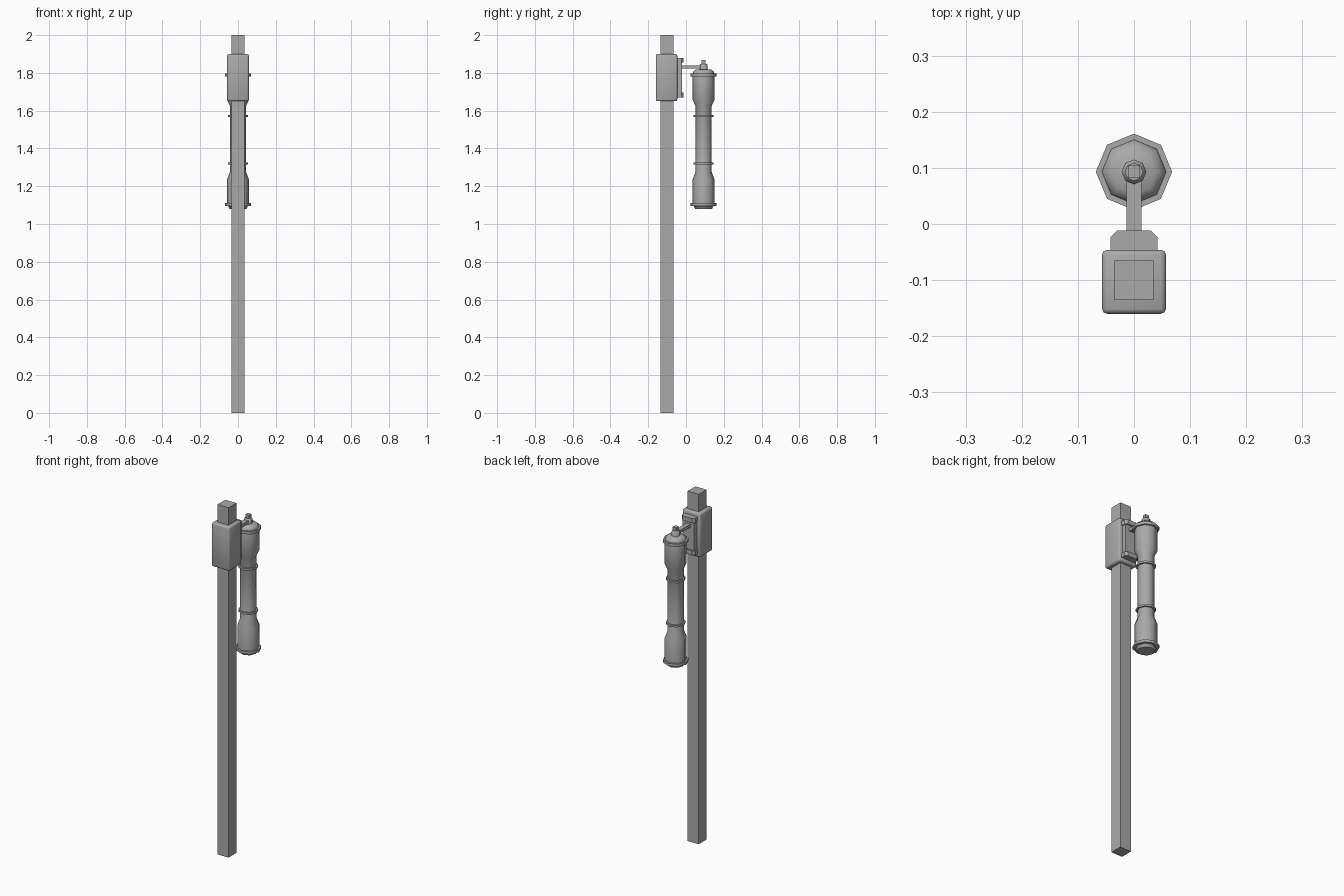
import bpy, bmesh, math

old = bpy.data.objects.get("Cube")
if old:
    bpy.data.objects.remove(old, do_unlink=True)

grey = bpy.data.materials.new("grey metal")
grey.use_nodes = True
grey.diffuse_color = (0.4, 0.4, 0.4, 1)
grey.node_tree.nodes["Principled BSDF"].inputs["Base Color"].default_value = (0.4, 0.4, 0.4, 1)

LAMP_Y = 0.093
POST_Y = -0.1


def finish(bm, name, smooth=None):
    bmesh.ops.recalc_face_normals(bm, faces=bm.faces)
    mesh = bpy.data.meshes.new(name)
    bm.to_mesh(mesh)
    bm.free()
    mesh.materials.append(grey)
    obj = bpy.data.objects.new(name, mesh)
    bpy.context.collection.objects.link(obj)
    if smooth:
        bpy.ops.object.select_all(action="DESELECT")
        obj.select_set(True)
        bpy.context.view_layer.objects.active = obj
        bpy.ops.object.shade_smooth_by_angle(angle=math.radians(smooth))
    return obj


def box(name, x, y, z, bevel=0):
    """Box from (min, max) ranges, with optionally rounded edges."""
    bm = bmesh.new()
    bmesh.ops.create_cube(bm, size=1)
    for v in bm.verts:
        v.co = [r[0] + (c + 0.5) * (r[1] - r[0]) for c, r in zip(v.co, (x, y, z))]
    if bevel:
        bmesh.ops.bevel(bm, geom=bm.edges[:], offset=bevel, segments=2,
                        profile=0.5, affect="EDGES")
    return finish(bm, name, 50 if bevel else None)


def prism(name, outline, z0, z1):
    """Extrude a flat outline upwards."""
    bm = bmesh.new()
    face = bm.faces.new([bm.verts.new((x, y, z0)) for x, y in outline])
    top = bmesh.ops.extrude_face_region(bm, geom=[face])["geom"]
    for v in top:
        if isinstance(v, bmesh.types.BMVert):
            v.co.z = z1
    return finish(bm, name)


def lathe(name, profile, sides=8):
    """Eight-sided turned part around the lamp axis."""
    bm = bmesh.new()
    rings = []
    for r, z in profile:
        angles = [math.tau * i / sides for i in range(sides)]
        rings.append([bm.verts.new((r * math.cos(a), LAMP_Y + r * math.sin(a), z))
                      for a in angles])
    for low, high in zip(rings, rings[1:]):
        for i in range(sides):
            j = (i + 1) % sides
            bm.faces.new((low[i], low[j], high[j], high[i]))
    bm.faces.new(rings[0])
    bm.faces.new(rings[-1])
    return finish(bm, name, 46)


# Post and the sleeve around its top
box("post", (-0.035, 0.035), (POST_Y - 0.035, POST_Y + 0.035), (0, 2))
box("sleeve", (-0.057, 0.057), (-0.16, -0.046), (1.65, 1.9), 0.009)

# Wall bracket with a chamfered lug at each end
box("bracket_plate", (-0.036, 0.036), (-0.05, -0.022), (1.685, 1.865))
lug = [(-0.042, -0.05), (0.042, -0.05), (0.042, -0.024),
       (0.03, -0.012), (-0.03, -0.012), (-0.042, -0.024)]
prism("bracket_top_lug", lug, 1.855, 1.88)
prism("bracket_bottom_lug", lug, 1.67, 1.695)

# Arm and hanger
box("arm", (-0.013, 0.013), (-0.03, LAMP_Y), (1.823, 1.84))
lathe("hanger_collar", [(0.022, 1.8), (0.022, 1.842), (0.016, 1.848)])
box("hanger_pin", (-0.011, 0.011), (LAMP_Y - 0.011, LAMP_Y + 0.011), (1.84, 1.867))

# Lamp body with swollen ends
lathe("lamp_body", [
    (0.045, 1.08), (0.052, 1.095), (0.058, 1.1), (0.058, 1.235),
    (0.043, 1.275), (0.043, 1.625), (0.058, 1.658), (0.058, 1.795),
    (0.054, 1.808), (0.04, 1.818)])

# Rims and clamp rings
for name, radius, low, high in (
        ("bottom_rim", 0.068, 1.096, 1.111), ("top_rim", 0.068, 1.781, 1.797),
        ("lower_ring", 0.052, 1.314, 1.325), ("upper_ring", 0.052, 1.566, 1.577)):
    lathe(name, [(radius, low), (radius, high)])
